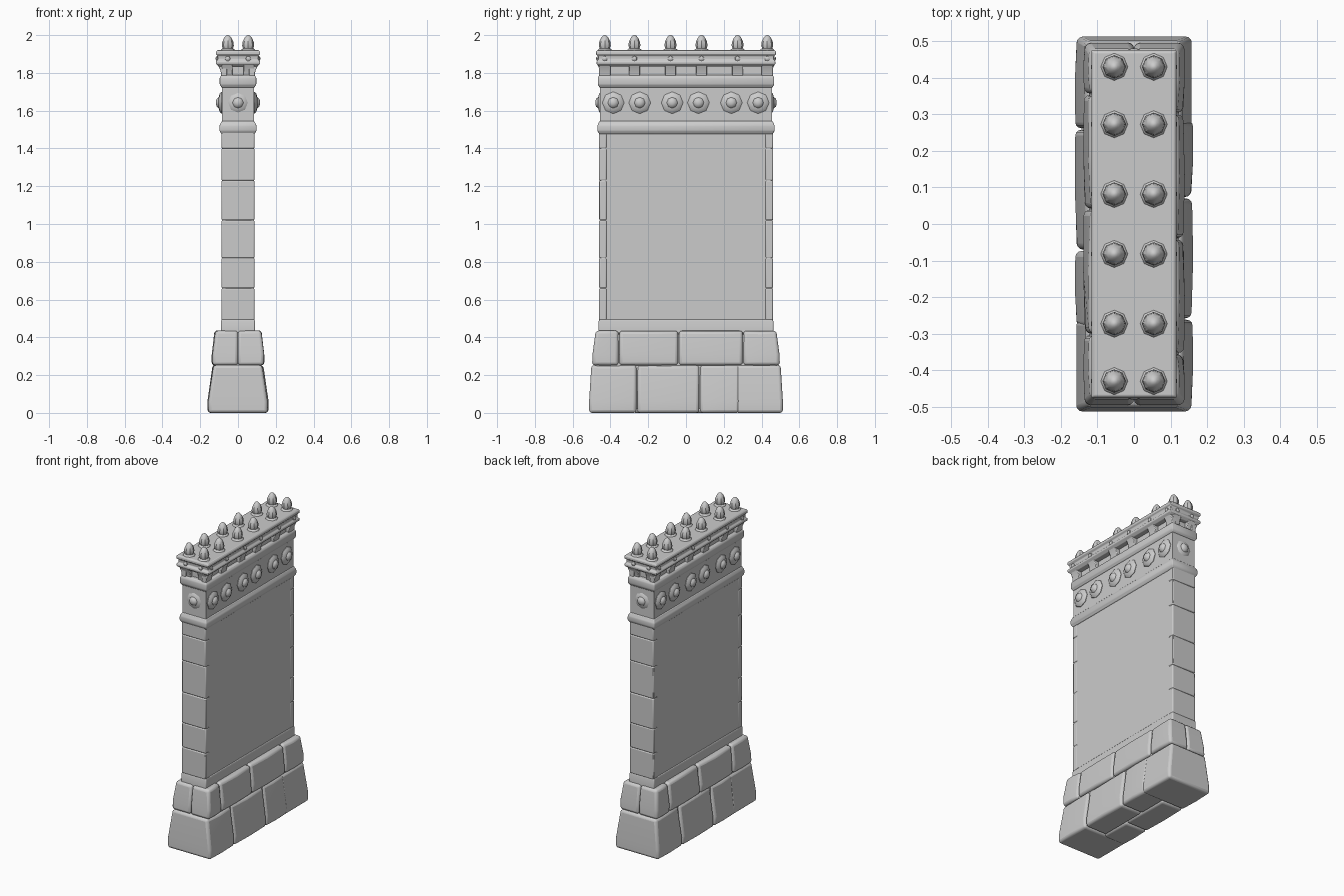
import bpy, bmesh, math, random
from mathutils import Matrix, Vector

random.seed(4)
if "Cube" in bpy.data.objects:
    bpy.data.objects.remove(bpy.data.objects["Cube"])

stone_grey = bpy.data.materials.new("stone_grey")
stone_grey.use_nodes = True
GREY = (0.6, 0.6, 0.6, 1)
stone_grey.diffuse_color = GREY
stone_grey.node_tree.nodes["Principled BSDF"].inputs["Base Color"].default_value = GREY


def finish(name, bm, bevel=0, segments=2, angle=35):
    bmesh.ops.recalc_face_normals(bm, faces=bm.faces)
    mesh = bpy.data.meshes.new(name)
    bm.to_mesh(mesh)
    bm.free()
    mesh.materials.append(stone_grey)
    obj = bpy.data.objects.new(name, mesh)
    bpy.context.collection.objects.link(obj)
    if bevel:
        mod = obj.modifiers.new("worn_edges", "BEVEL")
        mod.width, mod.segments = bevel, segments
        mod.limit_method = "ANGLE"
        mod.angle_limit = math.radians(25)
    bpy.ops.object.select_all(action="DESELECT")
    bpy.context.view_layer.objects.active = obj
    obj.select_set(True)
    bpy.ops.object.shade_smooth_by_angle(angle=math.radians(angle))
    return obj


def skin(bm, rings):
    """Join equal rings of points into a closed solid."""
    loops = [[bm.verts.new(p) for p in ring] for ring in rings]
    n = len(loops[0])
    for a, b in zip(loops, loops[1:]):
        for i in range(n):
            j = (i + 1) % n
            bm.faces.new((a[i], a[j], b[j], b[i]))
    bm.faces.new(loops[0][::-1])
    bm.faces.new(loops[-1])


def rect(hx, hy, z):
    return [(-hx, -hy, z), (hx, -hy, z), (hx, hy, z), (-hx, hy, z)]


def loft(name, levels, bevel=0.0):
    bm = bmesh.new()
    skin(bm, [rect(*level) for level in levels])
    return finish(name, bm, bevel)


def lathe(name, profile, matrix, sides=8):
    bm = bmesh.new()
    turn = [2 * math.pi * i / sides for i in range(sides)]
    skin(bm, [[matrix @ Vector((r * math.cos(a), r * math.sin(a), h)) for a in turn]
              for r, h in profile])
    return finish(name, bm, angle=40)


def block(name, x, y, z, bevel):
    bm = bmesh.new()
    skin(bm, [[(x[0], y[0], h), (x[1], y[0], h), (x[1], y[1], h), (x[0], y[1], h)] for h in z])
    return finish(name, bm, bevel)


def base_stone(name, y0, y1, levels, full, spin):
    """Tapering rough stone; levels hold half width, half length and height."""
    bm = bmesh.new()
    rings = []
    for n, (hx, hy, z) in enumerate(levels):
        a, b = max(y0, -hy), min(y1, hy)
        x0 = -hx if full else 0.0
        shift = random.uniform(-0.004, 0.004) if n else 0
        mid = (a + b) / 2
        rings.append([(x0, a, z), (hx + shift, a, z), (hx + 0.004, mid, z + shift * (n > 1)),
                      (hx - shift, b, z), (x0, b, z)])
    skin(bm, rings)
    if spin:
        bm.transform(Matrix.Rotation(math.pi, 4, "Z"))
    finish(name, bm, 0.016, 3, 50)


# Stone footing, repeated by a half turn
LOW = [(0.157, 0.513, 0), (0.158, 0.513, 0.06), (0.13, 0.501, 0.253)]
HIGH = [(0.135, 0.497, 0.252), (0.135, 0.495, 0.31), (0.12, 0.478, 0.435)]
for spin in (False, True):
    base_stone("footing_end_stone", -0.6, -0.262, LOW, True, spin)
    for y0, y1 in ((-0.258, 0.07), (0.074, 0.283)):
        base_stone("footing_low_stone", y0, y1, LOW, False, spin)
    for y0, y1 in ((-0.6, -0.357), (-0.353, -0.042), (-0.038, 0.3), (0.304, 0.6)):
        base_stone("footing_high_stone", y0, y1, HIGH, False, spin)
loft("footing_core", [(0.136, 0.485, 0.02), (0.112, 0.465, 0.415)])

# Main wall slab with quoin blocks up both ends
loft("wall_panel", [(0.085, 0.45, 0.4), (0.085, 0.45, 1.52)])
loft("lower_trim", [(0.09, 0.463, 0.42), (0.09, 0.463, 0.485), (0.086, 0.458, 0.497)], 0.005)
courses = [0.49, 0.66, 0.82, 1.02, 1.23, 1.4, 1.5]
for side in (-1, 1):
    for lo, hi in zip(courses, courses[1:]):
        out = 0.459 + random.uniform(0, 0.003)
        block("quoin_block", (-0.087, 0.087), sorted((side * 0.42, side * out)), (lo, hi), 0.006)

# Collar, frieze and upper trim
loft("collar", [(0.087, 0.458, 1.475), (0.098, 0.469, 1.493), (0.098, 0.469, 1.522),
                (0.087, 0.458, 1.545)], 0.005)
loft("frieze", [(0.085, 0.456, 1.52), (0.085, 0.456, 1.75)])
loft("upper_trim", [(0.086, 0.457, 1.722), (0.097, 0.467, 1.738), (0.097, 0.467, 1.775),
                    (0.088, 0.459, 1.788)], 0.005)

# Faceted medallions on all four faces
MEDALLION = [(0.058, -0.01), (0.058, 0.004), (0.046, 0.014), (0.029, 0.018), (0.022, 0.028),
             (0.008, 0.033)]
for spin in (0, math.pi):
    turn = Matrix.Rotation(spin, 4, "Z")
    face_x = Matrix.Rotation(math.pi / 2, 4, "Y")
    face_y = Matrix.Rotation(math.pi / 2, 4, "X")
    for y in (-0.385, -0.245, -0.073, 0.066, 0.24, 0.382):
        lathe("side_medallion", MEDALLION,
              turn @ Matrix.Translation((0.084, y, 1.642)) @ face_x)
    lathe("end_medallion", MEDALLION,
          turn @ Matrix.Translation((0, -0.447, 1.642)) @ face_y)

# Recessed neck with flared brackets beneath the cap
SPOTS = (-0.43, -0.273, -0.082, 0.082, 0.273, 0.43)
loft("neck", [(0.07, 0.435, 1.77), (0.07, 0.435, 1.86)])


def bracket(name, centre, width, wall, along_y):
    for side in (-1, 1):
        bm = bmesh.new()
        rings = []
        for out, z in ((0.0, 1.78), (0.004, 1.81), (0.02, 1.845)):
            u, v = (side * (wall - 0.03), side * (wall + out))
            a, b = centre - width / 2, centre + width / 2
            pts = [(u, a), (v, a), (v, b), (u, b)]
            rings.append([(p, q, z) if along_y else (q, p, z) for p, q in pts])
        skin(bm, rings)
        finish(name, bm, 0.004)


for y in SPOTS:
    bracket("side_bracket", y, 0.06, 0.088, True)
for x in (-0.057, 0.057):
    bracket("end_bracket", x, 0.058, 0.45, False)

# Moulded cap slab
loft("cap_slab", [(0.1, 0.458, 1.833), (0.117, 0.474, 1.848), (0.117, 0.474, 1.86),
                  (0.107, 0.464, 1.872), (0.108, 0.466, 1.89), (0.117, 0.476, 1.898),
                  (0.117, 0.476, 1.912), (0.11, 0.47, 1.92)], 0.003)

# Studs round the cap and pointed finials on top
STUD = [(0.017, -0.008), (0.014, 0.006), (0.005, 0.012)]
FINIAL = [(0.04, 1.91), (0.036, 1.924), (0.027, 1.93), (0.032, 1.945), (0.029, 1.965),
          (0.02, 1.985), (0.01, 1.997), (0.003, 2.0)]
for side in (-1, 1):
    tilt_x = Matrix.Rotation(side * math.pi / 2, 4, "Y")
    tilt_y = Matrix.Rotation(-side * math.pi / 2, 4, "X")
    for y in SPOTS:
        lathe("cap_stud", STUD, Matrix.Translation((side * 0.106, y, 1.875)) @ tilt_x, 6)
        lathe("finial", FINIAL, Matrix.Translation((side * 0.054, y, 0)))
    for x in (-0.055, 0.055):
        lathe("cap_end_stud", STUD, Matrix.Translation((x, side * 0.464, 1.875)) @ tilt_y, 6)
